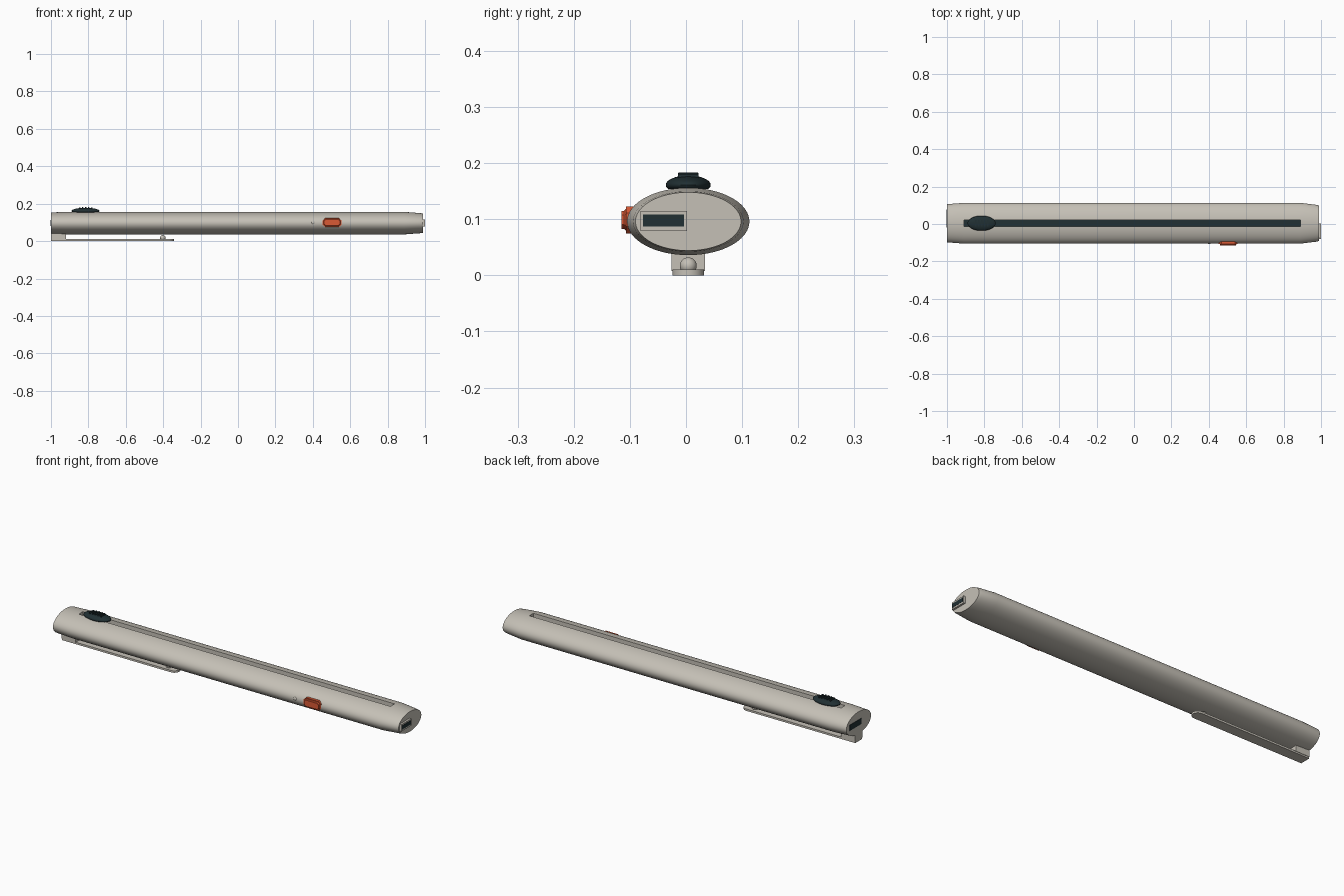
import bpy, bmesh, math
from mathutils import Matrix

if "Cube" in bpy.data.objects:
    bpy.data.objects.remove(bpy.data.objects["Cube"])

YC, ZC = 0.004, 0.096      # axis of the barrel


def material(name, rgb):
    m = bpy.data.materials.new(name)
    m.diffuse_color = (*rgb, 1)
    m.use_nodes = True
    m.node_tree.nodes["Principled BSDF"].inputs["Base Color"].default_value = m.diffuse_color
    return m


GREY = material("warm grey plastic", (0.56, 0.53, 0.47))
DARK = material("dark slate", (0.015, 0.029, 0.033))
ORANGE = material("orange", (0.70, 0.10, 0.035))


def finish(name, bm, mat, smooth=True):
    bmesh.ops.recalc_face_normals(bm, faces=bm.faces)
    me = bpy.data.meshes.new(name)
    bm.to_mesh(me)
    bm.free()
    ob = bpy.data.objects.new(name, me)
    bpy.context.collection.objects.link(ob)
    me.materials.append(mat)
    bpy.ops.object.select_all(action='DESELECT')
    ob.select_set(True)
    bpy.context.view_layer.objects.active = ob
    if smooth:
        bpy.ops.object.shade_smooth_by_angle(angle=math.radians(30))
    return ob


def box(name, x, y, z, mat, bevel=0):
    bm = bmesh.new()
    size = [b - a for a, b in (x, y, z)]
    mid = [(a + b) / 2 for a, b in (x, y, z)]
    bmesh.ops.create_cube(bm, size=1, matrix=Matrix.Translation(mid) @ Matrix.Diagonal((*size, 1)))
    if bevel:
        bmesh.ops.bevel(bm, geom=bm.edges[:], offset=bevel, segments=2, affect='EDGES')
    return finish(name, bm, mat, False)


def ball(name, centre, radii, mat, floor=None):
    bm = bmesh.new()
    bmesh.ops.create_uvsphere(bm, u_segments=40, v_segments=20, radius=1,
                              matrix=Matrix.Translation(centre) @ Matrix.Diagonal((*radii, 1)))
    if floor is not None:
        for v in bm.verts:
            v.co.z = max(v.co.z, floor)
        bmesh.ops.remove_doubles(bm, verts=bm.verts, dist=1e-5)
    return finish(name, bm, mat)


def prism(name, outline, place, depth, mat, bevel=0):
    """Extrude a 2D outline; place(u, v, d) gives the 3D position."""
    bm = bmesh.new()
    lo = [bm.verts.new(place(u, v, 0)) for u, v in outline]
    hi = [bm.verts.new(place(u, v, depth)) for u, v in outline]
    bm.faces.new(lo)
    top = bm.faces.new(hi)
    for i in range(len(lo)):
        j = (i + 1) % len(lo)
        bm.faces.new((lo[i], lo[j], hi[j], hi[i]))
    if bevel:
        bmesh.ops.bevel(bm, geom=top.edges[:], offset=bevel, segments=3, affect='EDGES')
    return finish(name, bm, mat)


# Barrel: elliptical rings, (x, half width, half height)
bm = bmesh.new()
N, rings = 72, []
for x, ry, rz in ((-1, .102, .0575), (-.91, .109, .06), (.89, .109, .06),
                  (.975, .0985, .0538), (.99, .094, .052)):
    rings.append([bm.verts.new((x, YC + ry * math.cos(2 * math.pi * i / N),
                                ZC + rz * math.sin(2 * math.pi * i / N))) for i in range(N)])
for a, b in zip(rings, rings[1:]):
    for i in range(N):
        j = (i + 1) % N
        bm.faces.new((a[i], a[j], b[j], b[i]))
bm.faces.new(rings[0])
bm.faces.new(rings[-1])
barrel = finish("barrel", bm, GREY, False)

# Long slider groove in the top
SLOT_FLOOR = 0.10
cutter = box("groove_cutter", (-.91, .89), (YC - .017, YC + .017), (SLOT_FLOOR, .3), GREY)
mod = barrel.modifiers.new("groove", 'BOOLEAN')
mod.operation, mod.solver, mod.object = 'DIFFERENCE', 'EXACT', cutter
bpy.context.view_layer.objects.active = barrel
bpy.ops.object.modifier_apply(modifier="groove")
bpy.data.objects.remove(cutter)
barrel.select_set(True)
bpy.ops.object.shade_smooth_by_angle(angle=math.radians(30))
barrel.data.materials.append(DARK)
for p in barrel.data.polygons:      # dark groove floor
    if p.normal.z > .9 and abs(p.center.z - SLOT_FLOOR) < .002:
        p.material_index = 1

# Thumb slider with grip ribs and a stem in the groove
SX = -.815
ball("slider_knob", (SX, YC, .161), (.075, .040, .017), DARK, .154)
box("slider_stem", (SX - .03, SX + .03), (YC - .015, YC + .015), (SLOT_FLOOR, .165), DARK)
for k in range(-2, 3):
    top = .183 - .001 * abs(k)
    box("slider_rib", (SX + k * .016 - .004, SX + k * .016 + .004),
        (YC - .018, YC + .018), (.165, top), DARK, .001)

# Side button: octagonal pill, standing out of the front
button = [(sx * u, sz * v) for sx, sz, pts in
          ((1, 1, ((.05, .012), (.036, .024))), (-1, 1, ((.036, .024), (.05, .012))),
           (-1, -1, ((.05, .012), (.036, .024))), (1, -1, ((.036, .024), (.05, .012))))
          for u, v in pts]
prism("side_button", button, lambda u, v, d: (.503 + u, -.085 - d, .099 + v), .03, ORANGE, .008)
ball("indicator_bump", (.402, -.102, .099), (.009, .006, .009), GREY)

# Connector on the right end, socket on the left end
box("connector_frame", (.98, 1), (-.081, .002), (.079, .115), GREY)
box("connector_opening", (.998, 1.001), (-.077, -.004), (.087, .108), DARK)
box("rear_socket", (-1.002, -.995), (-.018, .078), (.082, .112), DARK)

# Pocket clip: mounting block, springy strip with a round tip, and a ball
box("clip_block", (-1, -.92), (YC - .03, YC + .03), (.008, .055), GREY)
R = .028
strip = [(-1, -R), (-1, R)]
strip += [(-.342 - R + R * math.cos(a), R * math.sin(a))
          for a in (math.pi / 2 - math.pi * i / 16 for i in range(17))]
prism("clip_strip", strip, lambda u, v, d: (u, YC + v, d), .01, GREY)
ball("clip_ball", (-.402, YC, .017), (.015, .015, .015), GREY)
